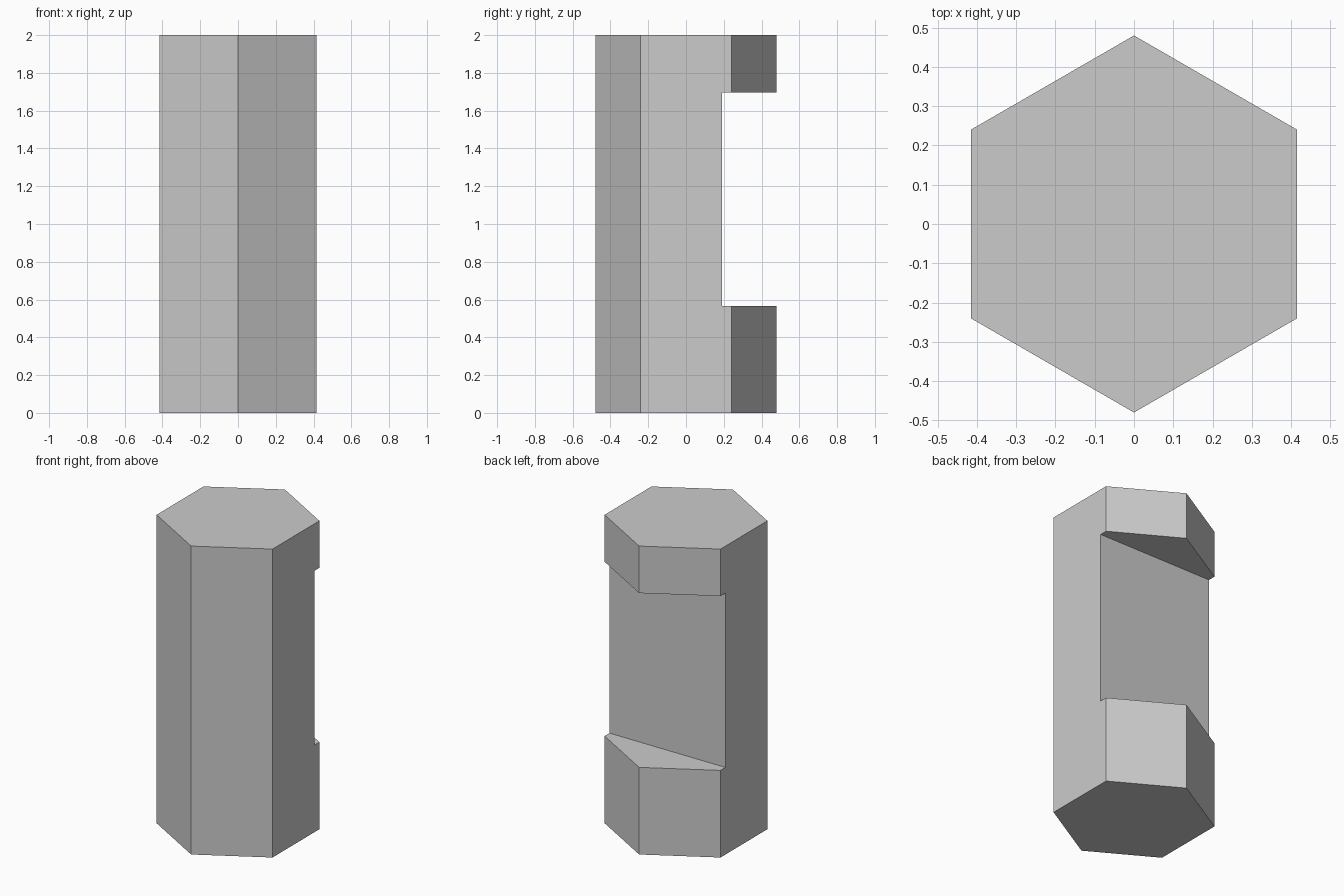
import bpy
import math

RADIUS, HEIGHT = 0.48, 2.0
NOTCH_Y, NOTCH_BOTTOM, NOTCH_TOP = 0.19, 0.565, 1.695

default_cube = bpy.data.objects.get("Cube")
if default_cube:
    bpy.data.objects.remove(default_cube, do_unlink=True)

# Plain grey material
grey = bpy.data.materials.new("grey")
grey.use_nodes = True
colour = (0.6, 0.6, 0.6, 1)
grey.diffuse_color = colour
grey.node_tree.nodes["Principled BSDF"].inputs["Base Color"].default_value = colour

# Back notch cutter
depth = 0.5
bpy.ops.mesh.primitive_cube_add(
    size=1, location=(0, NOTCH_Y + depth / 2, (NOTCH_BOTTOM + NOTCH_TOP) / 2))
cutter = bpy.context.object
cutter.name = "notch_cutter"
cutter.scale = (2, depth, NOTCH_TOP - NOTCH_BOTTOM)
cutter.hide_render = True
bpy.ops.object.transform_apply(location=False, rotation=False, scale=True)

# Hexagonal bar with corners pointing front and back
bpy.ops.mesh.primitive_cylinder_add(
    vertices=6, radius=RADIUS, depth=HEIGHT, location=(0, 0, HEIGHT / 2))
bar = bpy.context.object
bar.name = "notched_hexagonal_bar"
angle = math.atan2(bar.data.vertices[0].co.y, bar.data.vertices[0].co.x)
bar.rotation_euler.z = math.pi / 2 - angle
bpy.ops.object.transform_apply(location=False, rotation=True, scale=False)
bar.data.materials.append(grey)

# Cut the notch and discard the cutter
cut = bar.modifiers.new("back_notch", "BOOLEAN")
cut.operation = "DIFFERENCE"
cut.solver = "EXACT"
cut.object = cutter
bpy.ops.object.modifier_apply(modifier=cut.name)
bpy.data.objects.remove(cutter, do_unlink=True)
bpy.ops.object.shade_flat()
